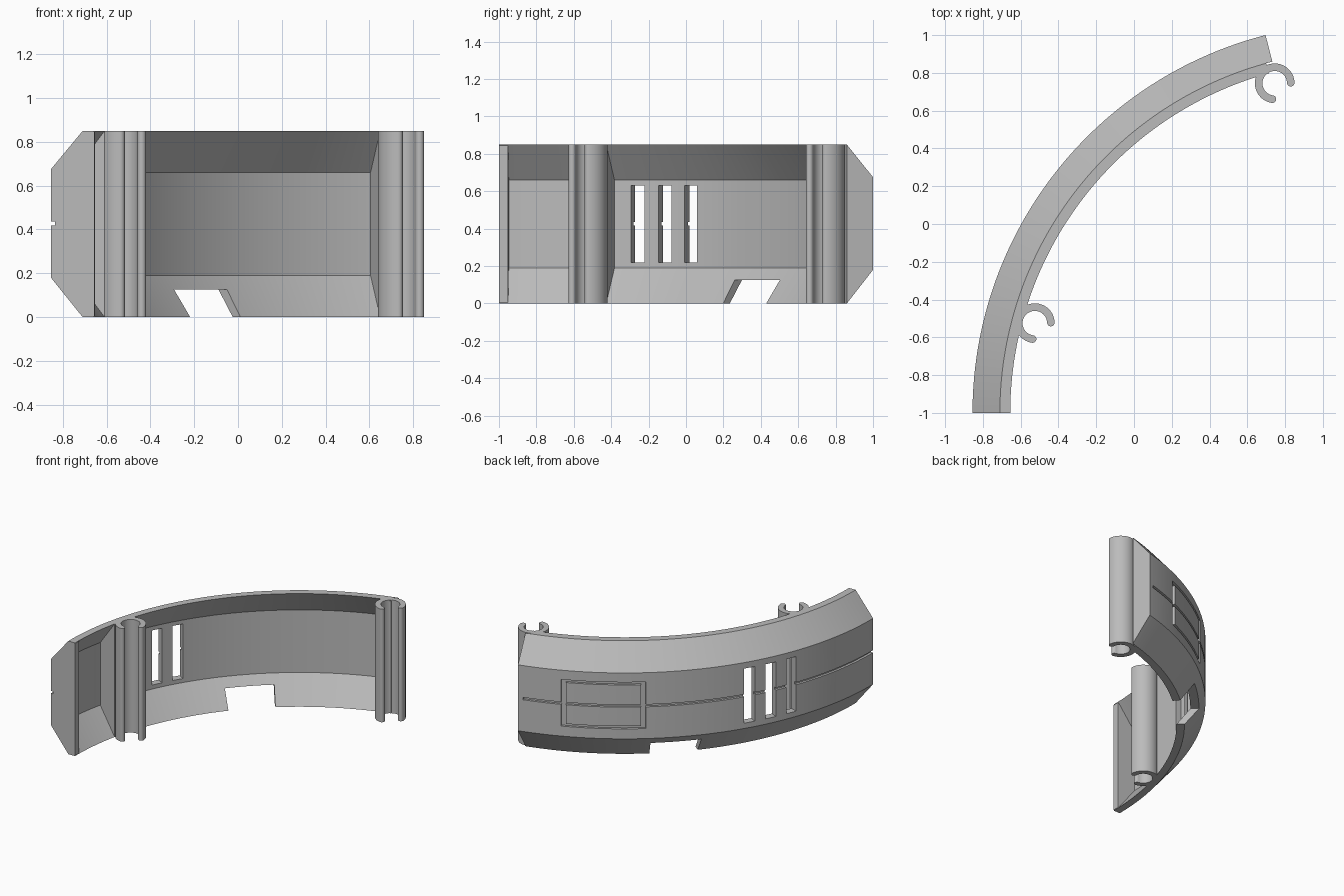
import bpy, bmesh, math

if "Cube" in bpy.data.objects:
    bpy.data.objects.remove(bpy.data.objects["Cube"])

CX, CY, H = 1.21, -1.0, 0.85          # arc centre and band height
R_OUT, R_IN = 2.065, 2.01             # wall radii at mid height
R_TOP, R_LIP = 1.92, 1.865            # rim radii at top and bottom edges
END = 74.6

grey = bpy.data.materials.new("grey_plastic")
grey.diffuse_color = (0.5, 0.5, 0.5, 1)
grey.use_nodes = True
grey.node_tree.nodes["Principled BSDF"].inputs["Base Color"].default_value = grey.diffuse_color


def make_object(name, bm):
    bmesh.ops.recalc_face_normals(bm, faces=bm.faces)
    mesh = bpy.data.meshes.new(name)
    bm.to_mesh(mesh)
    bm.free()
    mesh.materials.append(grey)
    obj = bpy.data.objects.new(name, mesh)
    bpy.context.collection.objects.link(obj)
    return obj


def sweep(name, profile, a0, a1, step=1.0):
    """Sweep a closed (radius, z) profile round the arc centre, in degrees."""
    bm = bmesh.new()
    n = max(1, math.ceil((a1 - a0) / step))
    rings = []
    for i in range(n + 1):
        a = math.radians(a0 + (a1 - a0) * i / n)
        rings.append([bm.verts.new((CX - r * math.cos(a), CY + r * math.sin(a), z))
                      for r, z in profile])
    k = len(profile)
    for p, q in zip(rings, rings[1:]):
        for j in range(k):
            bm.faces.new((p[j], p[(j + 1) % k], q[(j + 1) % k], q[j]))
    bm.faces.new(rings[0])
    bm.faces.new(rings[-1][::-1])
    return make_object(name, bm)


def block(r0, r1, z0, z1):
    return [(r0, z0), (r1, z0), (r1, z1), (r0, z1)]


def activate(obj):
    bpy.ops.object.select_all(action='DESELECT')
    obj.select_set(True)
    bpy.context.view_layer.objects.active = obj


def smooth(obj):
    activate(obj)
    bpy.ops.object.shade_smooth_by_angle(angle=math.radians(25))


def cut(obj, profile, a0, a1):
    cutter = sweep("cutter", profile, a0, a1)
    cutter.hide_render = True
    activate(obj)
    mod = obj.modifiers.new("cut", 'BOOLEAN')
    mod.operation, mod.solver, mod.object = 'DIFFERENCE', 'EXACT', cutter
    bpy.ops.object.modifier_apply(modifier=mod.name)
    bpy.data.objects.remove(cutter, do_unlink=True)


# Curved wall with bevelled top and bottom
outer = [(R_TOP, 0), (R_OUT, 0.18), (R_OUT, 0.675), (R_TOP, H)]
inner = [(R_LIP, H), (R_IN, 0.66), (R_IN, 0.19), (R_LIP, 0)]
band = sweep("curved_band", outer + inner, 0, END)

# Notch in the lower edge
cut(band, block(1.7, 2.2, -0.1, 0.125), 40, 50)
# Thin groove along the outside, and the rectangular groove frame
FLOOR = R_OUT - 0.018
cut(band, block(FLOOR, 2.2, 0.418, 0.436), -1, END + 0.2)
for z in (0.255, 0.585):
    cut(band, block(FLOOR, 2.2, z, z + 0.02), 51.0, 67.1)
for a in (51.0, 66.2):
    cut(band, block(FLOOR, 2.2, 0.255, 0.605), a, a + 0.9)
# Three vent slots
for a in (21.7, 26.2, 30.7):
    cut(band, block(1.7, 2.2, 0.22, 0.63), a - 1.1, a + 1.1)
smooth(band)

# Solid ribs that fill the hollow at the ends and behind the first clip
rib = [(R_LIP, 0.005), (1.9, 0.005), (2.035, 0.185), (2.035, 0.67),
       (1.9, 0.845), (R_LIP, 0.845)]
for name, a0, a1 in (("start_wall", 0, 1.5), ("clip_rib", 12.6, 17.9),
                     ("end_rib", 72.5, END)):
    smooth(sweep(name, rib, a0, a1))
smooth(sweep("end_cap", outer, END, 75.6))


# C-shaped clips with rounded tips
def clip(name, x, y):
    mid, half = 0.085, 0.02
    a0, a1, n, m = math.radians(2), math.radians(262), 40, 8
    pts = [((mid + half) * math.cos(a0 + (a1 - a0) * i / n),
            (mid + half) * math.sin(a0 + (a1 - a0) * i / n)) for i in range(n + 1)]
    for i in range(1, m):
        t = a1 + math.pi * i / m
        pts.append((mid * math.cos(a1) + half * math.cos(t),
                    mid * math.sin(a1) + half * math.sin(t)))
    pts += [((mid - half) * math.cos(a1 + (a0 - a1) * i / n),
             (mid - half) * math.sin(a1 + (a0 - a1) * i / n)) for i in range(n + 1)]
    for i in range(1, m):
        t = a0 + math.pi + math.pi * i / m
        pts.append((mid * math.cos(a0) + half * math.cos(t),
                    mid * math.sin(a0) + half * math.sin(t)))
    bm = bmesh.new()
    base = bm.faces.new([bm.verts.new((x + px, y + py, 0)) for px, py in pts])
    top = bmesh.ops.extrude_face_region(bm, geom=[base])["geom"]
    bmesh.ops.translate(bm, vec=(0, 0, H),
                        verts=[v for v in top if isinstance(v, bmesh.types.BMVert)])
    smooth(make_object(name, bm))


clip("front_clip", -0.525, -0.525)
clip("back_clip", 0.745, 0.745)
